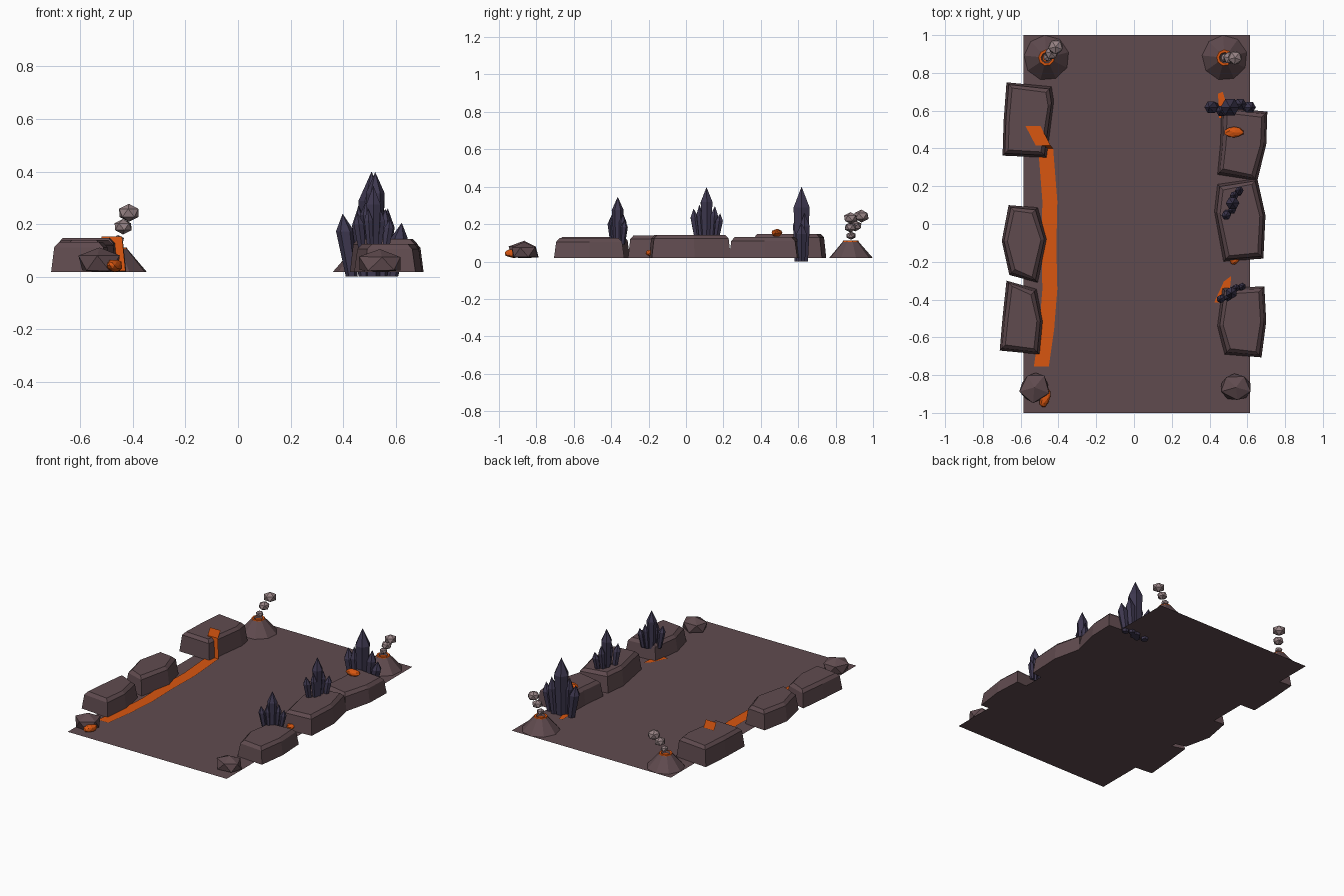
import bpy, bmesh, math, random
from mathutils import Vector, Matrix

cube = bpy.data.objects.get("Cube")
if cube:
    bpy.data.objects.remove(cube, do_unlink=True)

GROUND = 0.018


def material(name, srgb):
    color = [((c / 255 + 0.055) / 1.055) ** 2.4 for c in srgb] + [1.0]
    mat = bpy.data.materials.new(name)
    mat.use_nodes = True
    mat.diffuse_color = color
    node = next(n for n in mat.node_tree.nodes if n.type == 'BSDF_PRINCIPLED')
    node.inputs["Base Color"].default_value = color
    return mat


rock = material("dark_rock", (96, 75, 79))
lava = material("hot_lava", (216, 86, 16))
crystal = material("dark_crystal", (62, 56, 80))
smoke = material("ash_smoke", (150, 130, 132))


def finish(bm, name, *mats, fix_normals=True):
    if fix_normals:
        bmesh.ops.recalc_face_normals(bm, faces=bm.faces[:])
    mesh = bpy.data.meshes.new(name)
    bm.to_mesh(mesh)
    bm.free()
    for mat in mats:
        mesh.materials.append(mat)
    obj = bpy.data.objects.new(name, mesh)
    bpy.context.collection.objects.link(obj)
    return obj


def bridge(bm, low, high, slot=0):
    n = len(low)
    for i in range(n):
        j = (i + 1) % n
        bm.faces.new((low[i], low[j], high[j], high[i])).material_index = slot


def ribbon(name, rows):
    """Open strip through rows of (left point, right point), facing up."""
    bm = bmesh.new()
    pairs = [[bm.verts.new(p) for p in row] for row in rows]
    for (a, b), (c, d) in zip(pairs, pairs[1:]):
        bm.faces.new((a, c, d, b))
    return finish(bm, name, lava, fix_normals=False)


# Ground sheet
bm = bmesh.new()
bm.faces.new([bm.verts.new((x, y, GROUND)) for x, y in
              ((-0.585, -1), (0.615, -1), (0.615, 1), (-0.585, 1))])
finish(bm, "ground", rock, fix_normals=False)


# Flat-topped ledges with chamfered rims
def ledge(name, top, outline):
    bm = bmesh.new()
    center = sum((Vector(p) for p in outline), Vector((0, 0))) / len(outline)
    rings = []
    for z, inset in ((GROUND, 0), (top - 0.02, 0.012), (top, 0.03)):
        ring = []
        for p in outline:
            d = Vector(p) - center
            x = center.x + d.x - math.copysign(min(inset, abs(d.x)), d.x)
            share = min(1, abs(d.y) / 0.1)
            y = center.y + d.y - math.copysign(inset * share, d.y)
            ring.append(bm.verts.new((x, y, z)))
        rings.append(ring)
    bridge(bm, rings[0], rings[1])
    bridge(bm, rings[1], rings[2])
    bm.faces.new(rings[0])
    bm.faces.new(rings[2])
    finish(bm, name, rock)


ledge("right_ledge_back", 0.148, [(-.675, .75), (-.437, .727), (-.425, .65),
                                  (-.463, .352), (-.696, .362), (-.69, .55)])
ledge("right_ledge_middle", 0.14, [(-.664, .1), (-.51, .087), (-.463, -.08),
                                   (-.51, -.31), (-.66, -.27), (-.7, -.09)])
ledge("right_ledge_front", 0.132, [(-.675, -.3), (-.516, -.345), (-.484, -.516),
                                   (-.5, -.69), (-.711, -.67), (-.696, -.495)])
ledge("left_ledge_back", 0.13, [(.463, .617), (.706, .595), (.7, .42),
                                (.653, .23), (.442, .262), (.458, .43)])
ledge("left_ledge_middle", 0.143, [(.442, .21), (.653, .24), (.696, .045),
                                   (.685, -.183), (.474, -.198), (.426, .066)])
ledge("left_ledge_front", 0.125, [(.468, -.34), (.69, -.33), (.7, -.516),
                                  (.675, -.706), (.48, -.69), (.442, -.54)])

# Lava stream: pool on the ledge, fall over its edge, then a winding run
flow = [(-.575, .52, .153), (-.52, .415, .153), (-.507, .4, .022),
        (-.485, .12, .022), (-.49, -.12, .022), (-.485, -.345, .022),
        (-.502, -.56, .022), (-.53, -.755, .022)]
ribbon("lava_stream", [((x, y, z), (x + .079, y, z)) for x, y, z in flow])
ribbon("lava_crack_back", [((.445, .69, .022), (.47, .7, .022)),
                           ((.45, .56, .022), (.51, .56, .022))])
ribbon("lava_crack_front", [((.475, -.305, .022), (.515, -.275, .022)),
                            ((.425, -.415, .022), (.5, -.415, .022))])


# Small volcanoes with glowing crater
def volcano(name, x, y):
    bm = bmesh.new()
    rings = []
    for r, z in ((.12, GROUND), (.044, .105), (.042, .111), (.029, .111),
                 (.022, .1)):
        rings.append([bm.verts.new((x + r * math.cos(a), y + r * math.sin(a), z))
                      for a in (math.tau * i / 9 + 0.25 for i in range(9))])
    for i, slot in enumerate((0, 1, 1, 0)):
        bridge(bm, rings[i], rings[i + 1], slot)
    bm.faces.new(rings[-1]).material_index = 1
    bm.faces.new(rings[0])
    finish(bm, name, rock, lava)


volcano("right_volcano", -.463, .88)
volcano("left_volcano", .48, .88)


# Faceted lumps: smoke puffs, boulders, embers
def lump(name, mat, pos, size, turn=0, detail=1, jitter=0.0, seed=1, floor=None):
    rng = random.Random(seed)
    bm = bmesh.new()
    bmesh.ops.create_icosphere(bm, subdivisions=detail, radius=1)
    spin = Matrix.Rotation(math.radians(turn), 3, 'Z')
    for v in bm.verts:
        v.co *= 1 + rng.uniform(-jitter, jitter)
        v.co = Vector(pos) + spin @ Vector([c * s for c, s in zip(v.co, size)])
        if floor is not None:
            v.co.z = max(v.co.z, floor)
    finish(bm, name, mat)


puffs = {"right": [(-.457, .885, .138, .026), (-.437, .905, .19, .037),
                   (-.415, .938, .243, .043)],
         "left": [(.482, .88, .138, .026), (.505, .88, .183, .035),
                  (.535, .88, .232, .04)]}
for side, items in puffs.items():
    for i, (x, y, z, r) in enumerate(items):
        lump(f"{side}_smoke_{i + 1}", smoke, (x, y, z), (r, r, r * .8), 25 * i)

lump("right_boulder", rock, (-.527, -.865, .05), (.09, .085, .064), 50,
     jitter=.1, seed=4, floor=GROUND)
lump("left_boulder", rock, (.54, -.865, .05), (.098, .08, .06), -15,
     jitter=.1, seed=7, floor=GROUND)
lump("ember_boulder", lava, (-.47, -.92, .043), (.026, .052, .023), -20,
     2, .1, 2)
lump("ember_ledge", lava, (.53, .485, .153), (.05, .028, .021), 0, 2, .1, 3)
lump("ember_gap", lava, (.53, -.185, .045), (.026, .03, .018), 0, 2, .1, 5)


# Crystal clusters: (offset along, offset across, lean, height, radius)
SHARDS = [(0, 0, 0, .4, .05), (-.075, 0, -.035, .24, .035),
          (.08, 0, .035, .205, .032), (-.03, -.02, -.02, .27, .03),
          (.04, .016, .022, .26, .032)]


def cluster(name, pos, scale, turn):
    bm = bmesh.new()
    spin = Matrix.Rotation(math.radians(turn), 3, 'Z')

    def place(x, y, z):
        return bm.verts.new(Vector(pos) + spin @ Vector((x, y, z)) * scale)

    for along, across, lean, height, radius in SHARDS:
        rings = []
        for level, grow in ((0, .65), (.72, 1)):
            rings.append([place(along + lean * level + radius * grow * math.cos(a),
                                across + radius * grow * math.sin(a),
                                height * level)
                          for a in (math.tau * k / 6 for k in range(6))])
        tip = place(along + lean, across, height)
        bridge(bm, *rings)
        bm.faces.new(rings[0])
        for k in range(6):
            bm.faces.new((rings[1][k], rings[1][(k + 1) % 6], tip))
    finish(bm, name, crystal)


cluster("crystals_back", (.508, .618, 0), 1, 0)
cluster("crystals_middle", (.522, .11, .11), .72, 62)
cluster("crystals_front", (.515, -.365, .09), .64, 30)
